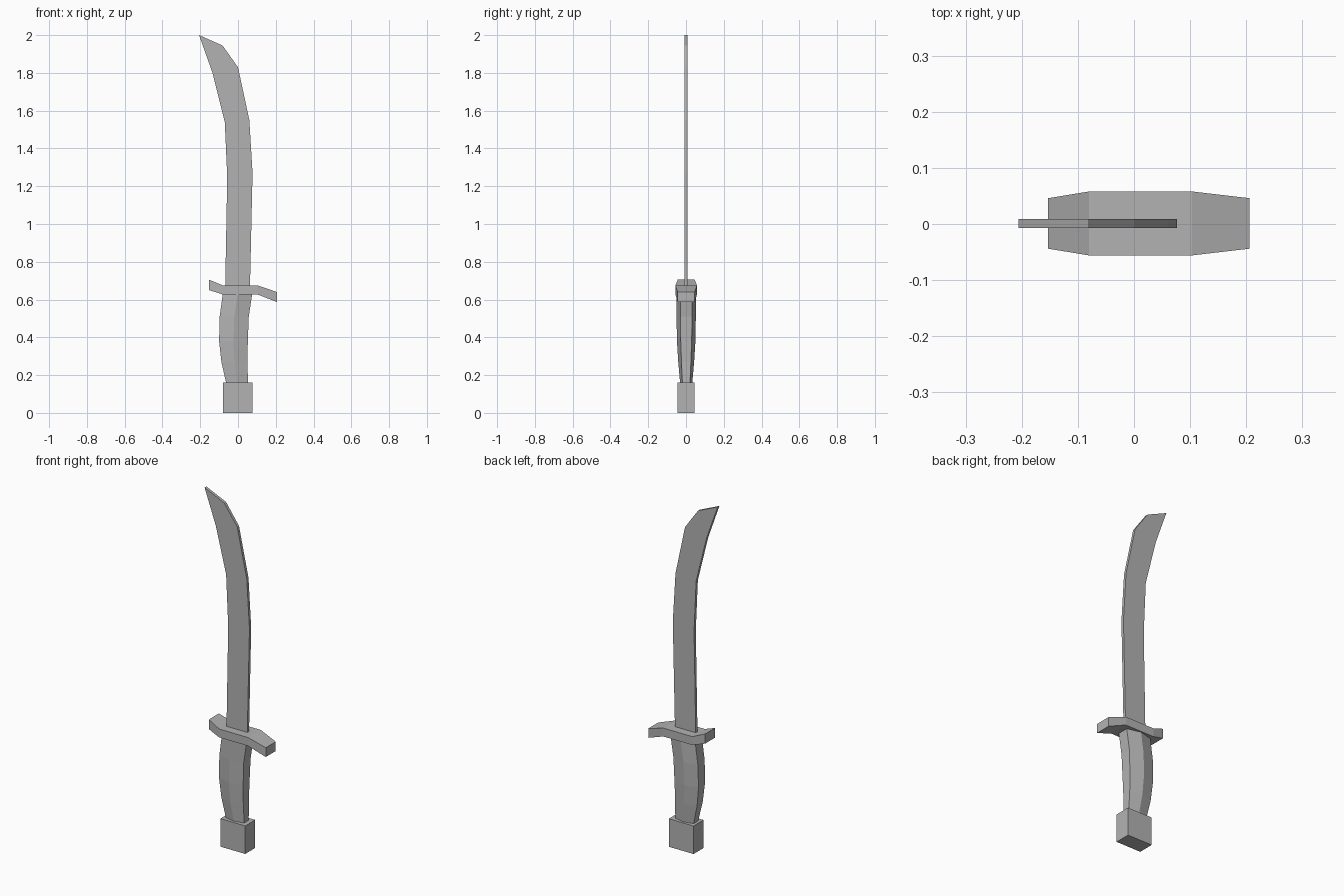
import bpy
import bmesh

cube = bpy.data.objects.get("Cube")
if cube:
    bpy.data.objects.remove(cube, do_unlink=True)

# One plain grey for the whole sword
grey = bpy.data.materials.new("plain_grey")
grey.use_nodes = True
grey.diffuse_color = (0.45, 0.45, 0.45, 1)
grey.node_tree.nodes["Principled BSDF"].inputs["Base Color"].default_value = (0.45, 0.45, 0.45, 1)

MID_Y = 0.001


def loft(name, rings):
    """Skin a series of equal-length closed rings and cap both ends."""
    bm = bmesh.new()
    loops = [[bm.verts.new((x, y + MID_Y, z)) for x, y, z in ring] for ring in rings]
    for a, b in zip(loops, loops[1:]):
        for i in range(len(a)):
            j = (i + 1) % len(a)
            bm.faces.new((a[i], a[j], b[j], b[i]))
    bm.faces.new(loops[0])
    bm.faces.new(loops[-1])
    bmesh.ops.recalc_face_normals(bm, faces=bm.faces)
    mesh = bpy.data.meshes.new(name)
    bm.to_mesh(mesh)
    bm.free()
    mesh.materials.append(grey)
    obj = bpy.data.objects.new(name, mesh)
    bpy.context.collection.objects.link(obj)
    return obj


# Blade: flat curved outline, given a thin even thickness
front_edge = [(-0.068, 0.65), (-0.057, 1.25), (-0.07, 1.54), (-0.135, 1.80), (-0.206, 2.0)]
back_edge = [(-0.082, 1.945), (0.0, 1.83), (0.06, 1.55), (0.077, 1.27), (0.063, 0.65)]
loft("blade", [[(x, y, z) for x, z in front_edge + back_edge] for y in (-0.008, 0.008)])

# Guard: bent bar, narrower at its ends (x, bottom, top, half depth)
guard = [(-0.153, 0.65, 0.705, 0.045), (-0.08, 0.627, 0.675, 0.057),
         (0.103, 0.627, 0.675, 0.057), (0.206, 0.587, 0.64, 0.045)]
loft("guard", [[(x, -d, lo), (x, d, lo), (x, d, hi), (x, -d, hi)] for x, lo, hi, d in guard])

# Grip: six-sided, curved (z, left x, right x, ridge half depth, end half depth)
grip = [(0.155, -0.062, 0.053, 0.032, 0.02), (0.27, -0.088, 0.05, 0.042, 0.025),
        (0.38, -0.1, 0.052, 0.049, 0.029), (0.51, -0.097, 0.057, 0.051, 0.031),
        (0.635, -0.08, 0.076, 0.051, 0.031)]
rings = []
for z, x0, x1, ridge, end in grip:
    mid = (x0 + x1) / 2
    rings.append([(x0, -end, z), (mid, -ridge, z), (x1, -end, z),
                  (x1, end, z), (mid, ridge, z), (x0, end, z)])
loft("grip", rings)

# Pommel: plain block
loft("pommel", [[(-0.079, -0.046, z), (0.077, -0.046, z), (0.077, 0.044, z), (-0.079, 0.044, z)]
                for z in (0, 0.16)])
